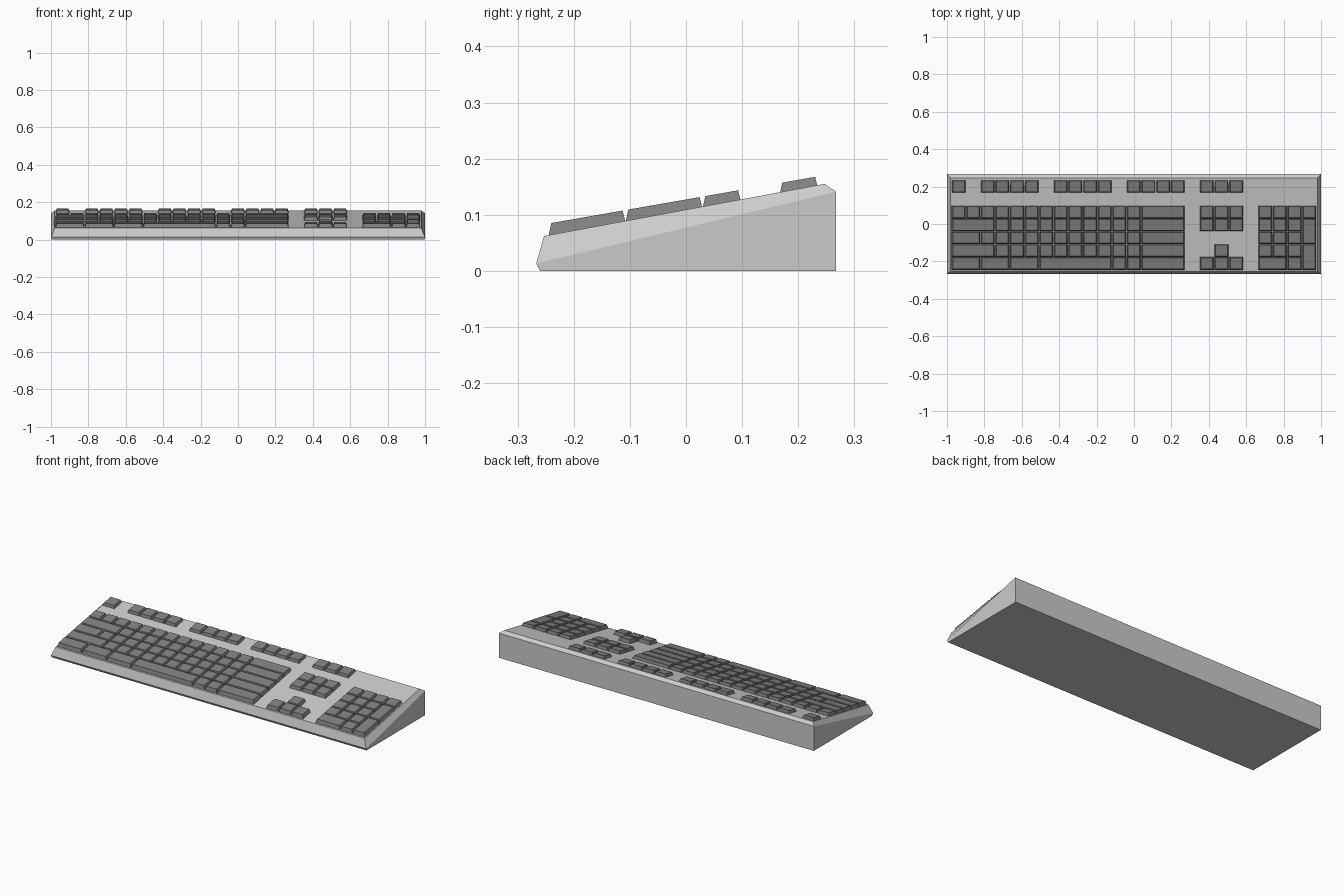
import bpy, bmesh

if "Cube" in bpy.data.objects:
    bpy.data.objects.remove(bpy.data.objects["Cube"])

U = 0.0781            # key column pitch
R = 0.0686            # key row pitch
X0, Y0 = -0.977, -0.244


def finish(name, bm, mat=None):
    bmesh.ops.recalc_face_normals(bm, faces=bm.faces[:])
    me = bpy.data.meshes.new(name)
    bm.to_mesh(me)
    bm.free()
    ob = bpy.data.objects.new(name, me)
    bpy.context.collection.objects.link(ob)
    if mat:
        me.materials.append(mat)
    return ob


def loft(bm, rings):
    """Close a stack of four-cornered rings into a solid."""
    vs = [[bm.verts.new(p) for p in ring] for ring in rings]
    for a, b in zip(vs, vs[1:]):
        for i in range(4):
            j = (i + 1) % 4
            bm.faces.new((a[i], a[j], b[j], b[i]))
    bm.faces.new(vs[0][::-1])
    bm.faces.new(vs[-1])


def ring(hx, yf, zf, yb, zb):
    return [(-hx, yf, zf), (hx, yf, zf), (hx, yb, zb), (-hx, yb, zb)]


# Wedge case: base, widest rim, inset sloping deck
bm = bmesh.new()
loft(bm, [ring(0.998, -0.26, 0, 0.267, 0),
          ring(1.0, -0.267, 0.013, 0.267, 0.141),
          ring(0.98, -0.253, 0.062, 0.247, 0.155)])
finish("case", bm)

key_mat = bpy.data.materials.new("dark_grey")
key_mat.diffuse_color = (0.22, 0.22, 0.22, 1)
key_mat.use_nodes = True
key_mat.node_tree.nodes["Principled BSDF"].inputs["Base Color"].default_value = key_mat.diffuse_color


def key_top(y):
    return 0.085 + 0.175 * (y + 0.241)


def add_key(bm, col, row, w=1, h=1):
    """Tapered key cap; row 0 is nearest the front."""
    x1, x2 = X0 + col * U + 0.001, X0 + (col + w) * U - 0.001
    y1, y2 = Y0 + row * R + 0.001, Y0 + (row + h) * R - 0.001

    def rect(ix, f, b, dz):
        ya, yb = y1 + f, y2 - b
        za, zb = key_top(ya) + dz, key_top(yb) + dz
        return [(x1 + ix, ya, za), (x2 - ix, ya, za),
                (x2 - ix, yb, zb), (x1 + ix, yb, zb)]
    loft(bm, [rect(0, -0.002, 0.0, -0.022), rect(0.007, 0.003, 0.005, 0)])


def block(name, keys):
    bm = bmesh.new()
    for k in keys:
        add_key(bm, *k)
    finish(name, bm, key_mat)


def run(row, widths, col=0):
    out = []
    for w in widths:
        out.append((col, row, w))
        col += w
    return out


# Main typing block, 16 columns wide
block("typing_keys",
      run(4, [1] * 13 + [3]) + run(3, [3] + [1] * 10 + [3]) +
      run(2, [2] + [1] * 11 + [3]) + run(1, [3] + [1] * 10 + [3]) +
      run(0, [2, 2, 2, 5, 1, 1, 3]))

# Function row in groups
block("escape_key", [(0, 6)])
block("function_keys", [k for c in (2, 7, 12) for k in run(6, [1] * 4, c)])
block("system_keys", run(6, [1] * 3, 17))

# Navigation and arrow clusters
block("navigation_keys", run(4, [1] * 3, 17) + run(3, [1] * 3, 17))
block("arrow_keys", run(0, [1] * 3, 17) + [(18, 1)])

# Number pad with two double-height keys
block("number_pad",
      run(4, [1] * 4, 21) +
      [k for r in (3, 2, 1) for k in run(r, [1] * 3, 21)] +
      run(0, [2, 1], 21) + [(24, 2, 1, 2), (24, 0, 1, 2)])
